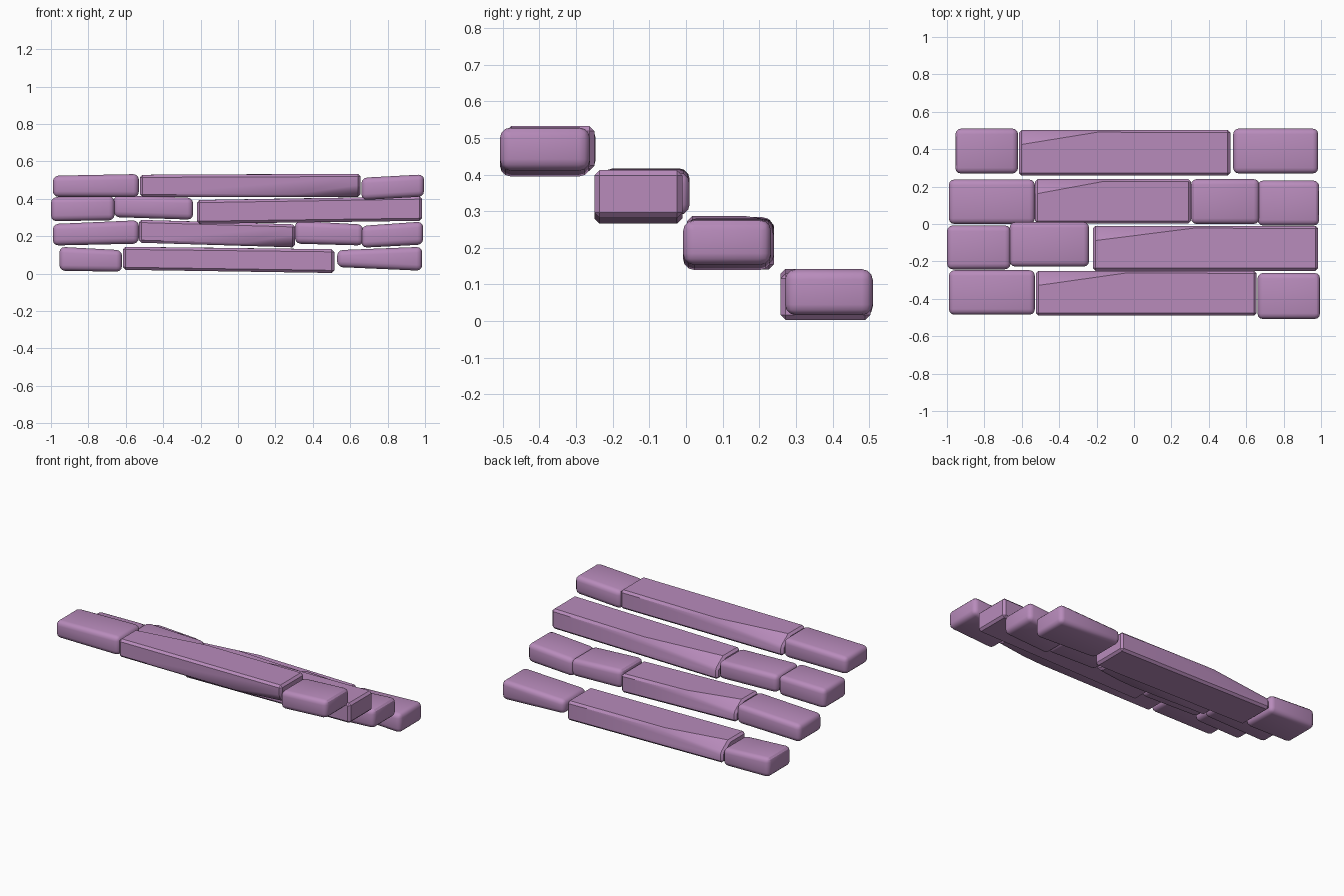
import bpy, bmesh, math
from mathutils import Vector

if "Cube" in bpy.data.objects:
    bpy.data.objects.remove(bpy.data.objects["Cube"], do_unlink=True)

stone_mat = bpy.data.materials.new("lilac stone")
stone_mat.use_nodes = True
lilac = (0.48, 0.26, 0.50, 1.0)
stone_mat.diffuse_color = lilac
stone_mat.node_tree.nodes["Principled BSDF"].inputs["Base Color"].default_value = lilac


def chip(bm, points):
    """Slice a corner off with the plane through three points and cap the cut."""
    a, b, c = (Vector(p) for p in points)
    normal = (b - a).cross(c - a).normalized()
    centre = sum((v.co for v in bm.verts), Vector()) / len(bm.verts)
    if normal.dot(centre - a) > 0:
        normal.negate()
    cut = bmesh.ops.bisect_plane(bm, geom=bm.verts[:] + bm.edges[:] + bm.faces[:],
                                 plane_co=a, plane_no=normal, clear_outer=True)
    edges = [e for e in cut["geom_cut"] if isinstance(e, bmesh.types.BMEdge)]
    bmesh.ops.holes_fill(bm, edges=edges)


def stone(name, x_range, y_range, left_z, right_z, chips=""):
    """Box whose height follows left_z to right_z, chipped and rounded."""
    bm = bmesh.new()
    bmesh.ops.create_cube(bm, size=1)
    for v in bm.verts:
        right, back, top = (int(c > 0) for c in v.co)
        z = (left_z, right_z)[right][top]
        v.co = (x_range[right], y_range[back], z)
    (x0, x1), (y0, y1) = x_range, y_range
    # Long chisel facets on the top back and lower front edges
    if "back" in chips:
        z = left_z[1]
        chip(bm, [(x0, y1 - .08, z), (x0, y1, z - .06), (x0 + .4, y1 - .01, z - .008)])
    if "front" in chips:
        z = right_z[0]
        chip(bm, [(x1, y0, z + .05), (x1, y0 + .05, z), (x1 - .3, y0, z + .008)])
    bmesh.ops.recalc_face_normals(bm, faces=bm.faces[:])
    long_stone = x1 - x0 > .6
    edges = [e for e in bm.edges if e.calc_face_angle(0) > math.radians(40)]
    bmesh.ops.bevel(bm, geom=edges, offset=.014 if long_stone else .03,
                    segments=1 if long_stone else 3, profile=.5,
                    affect="EDGES", clamp_overlap=True)
    bmesh.ops.recalc_face_normals(bm, faces=bm.faces[:])
    mesh = bpy.data.meshes.new(name)
    bm.to_mesh(mesh)
    bm.free()
    mesh.materials.append(stone_mat)
    mesh.shade_smooth()
    mesh.set_sharp_from_angle(angle=math.radians(30))
    obj = bpy.data.objects.new(name, mesh)
    bpy.context.collection.objects.link(obj)


# Bottom course, at the back
stone("bottom_right_stone", (-.955, -.62), (.27, .51), (.015, .143), (.01, .125))
stone("bottom_long_stone", (-.615, .515), (.258, .503), (.02, .143), (.003, .13), "back")
stone("bottom_left_stone", (.53, .985), (.27, .51), (.035, .125), (.015, .143))

# Second course
stone("second_right_stone", (-.99, -.53), (.0, .238), (.15, .265), (.16, .285))
stone("second_long_stone", (-.53, .305), (.003, .24), (.165, .287), (.14, .263), "back front")
stone("second_middle_stone", (.305, .67), (.0, .24), (.16, .282), (.15, .262))
stone("second_left_stone", (.66, .99), (-.008, .232), (.138, .255), (.155, .278))

# Third course
stone("third_right_stone", (-1, -.66), (-.242, -.008), (.28, .408), (.285, .413))
stone("third_middle_stone", (-.665, -.24), (-.228, .01), (.302, .418), (.288, .405))
stone("third_long_stone", (-.22, .985), (-.25, -.01), (.266, .393), (.282, .412), "back")

# Top course, at the front
stone("top_right_stone", (-.99, -.53), (-.485, -.247), (.41, .523), (.408, .532))
stone("top_long_stone", (-.525, .655), (-.49, -.25), (.41, .528), (.41, .533), "back front")
stone("top_left_stone", (.66, .995), (-.508, -.262), (.393, .512), (.412, .53))
